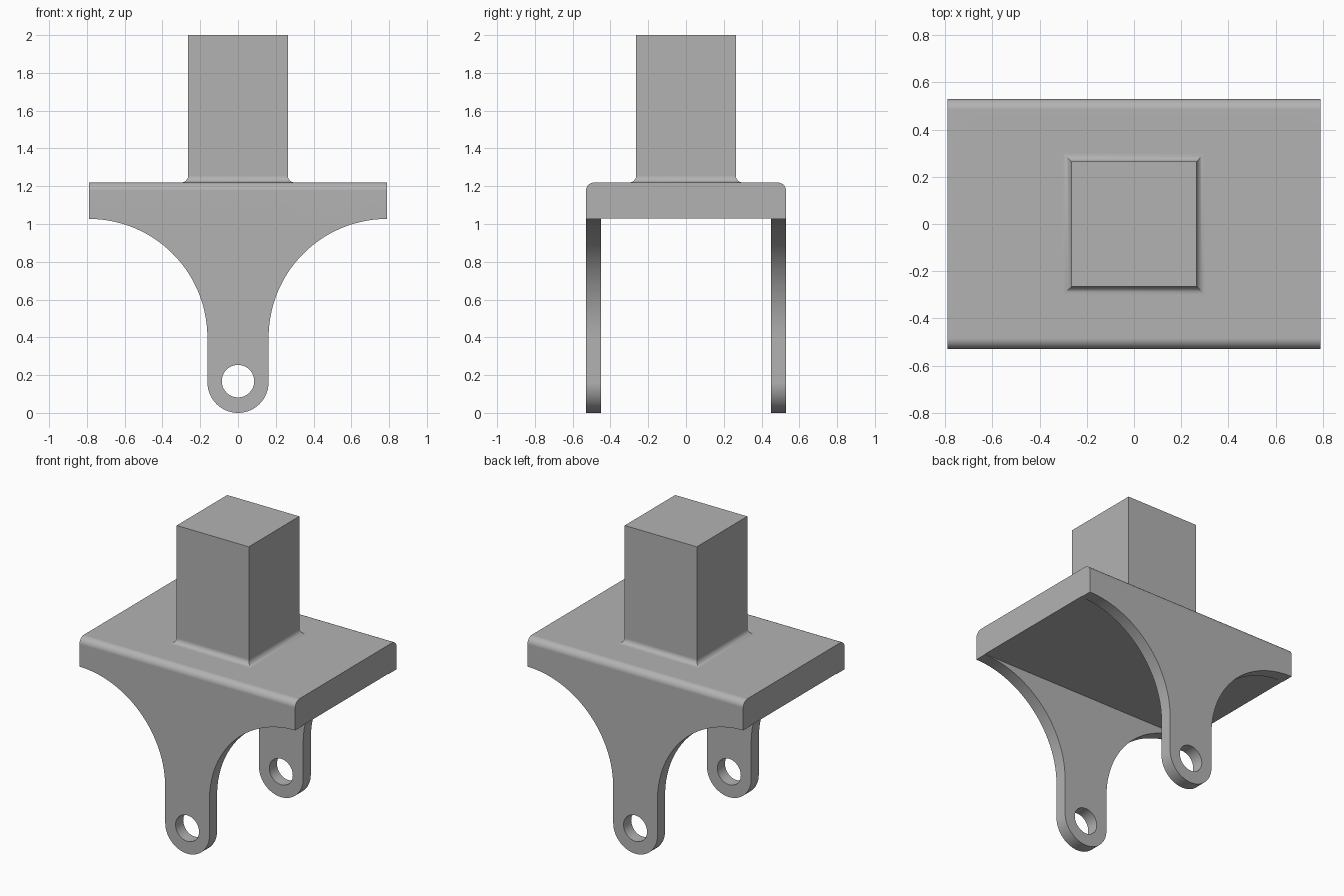
import bpy
import bmesh
from math import sin, cos, pi
from mathutils import Vector

cube = bpy.data.objects.get("Cube")
if cube:
    bpy.data.objects.remove(cube, do_unlink=True)

HALF_LENGTH, HALF_DEPTH, TOP = 0.79, 0.53, 1.22
ARM, ARM_THICK, UNDERSIDE = 0.162, 0.08, 1.03
POST, FILLET = 0.264, 0.036

grey = bpy.data.materials.new("plain grey")
grey.use_nodes = True
colour = (0.45, 0.45, 0.45, 1)
grey.diffuse_color = colour
grey.node_tree.nodes["Principled BSDF"].inputs["Base Color"].default_value = colour


def arc(cx, cz, radius, start, end, steps):
    angles = [start + (end - start) * i / steps for i in range(steps + 1)]
    return [(cx + radius * cos(a), cz + radius * sin(a)) for a in angles]


def finish(name, bm):
    bmesh.ops.recalc_face_normals(bm, faces=bm.faces)
    mesh = bpy.data.meshes.new(name)
    bm.to_mesh(mesh)
    bm.free()
    mesh.materials.append(grey)
    obj = bpy.data.objects.new(name, mesh)
    bpy.context.collection.objects.link(obj)
    return obj


def prism(name, outline, place, direction):
    """Extrude a flat outline; place maps its two coordinates into space."""
    bm = bmesh.new()
    face = bm.faces.new([bm.verts.new(place(*p)) for p in outline])
    new = bmesh.ops.extrude_face_region(bm, geom=[face])["geom"]
    verts = [v for v in new if isinstance(v, bmesh.types.BMVert)]
    bmesh.ops.translate(bm, verts=verts, vec=Vector(direction))
    return finish(name, bm)


def combine(target, tool, operation):
    mod = target.modifiers.new(operation, 'BOOLEAN')
    mod.operation, mod.object, mod.solver = operation, tool, 'EXACT'
    bpy.context.view_layer.objects.active = target
    bpy.ops.object.modifier_apply(modifier=mod.name)
    bpy.data.objects.remove(tool, do_unlink=True)


# U-shaped channel with rounded top edges
r = 0.045
inner = HALF_DEPTH - ARM_THICK
channel = [(HALF_DEPTH, -0.1)]
channel += arc(HALF_DEPTH - r, TOP - r, r, 0, pi / 2, 8)
channel += arc(r - HALF_DEPTH, TOP - r, r, pi / 2, pi, 8)
channel += [(-HALF_DEPTH, -0.1), (-inner, -0.1), (-inner, UNDERSIDE),
            (inner, UNDERSIDE), (inner, -0.1)]
bracket = prism("bracket", channel, lambda y, z: (-0.9, y, z), (1.8, 0, 0))

# Side silhouette: wide plate sweeping down into narrow round-ended arms
sweep = HALF_LENGTH - ARM
right = arc(HALF_LENGTH, UNDERSIDE - 0.003 - sweep, sweep, pi / 2, pi, 28)
left = [(-x, z) for x, z in reversed(right)]
shape = [(HALF_LENGTH, 1.5)] + right
shape += arc(0, ARM, ARM, 0, -pi, 28) + left + [(-HALF_LENGTH, 1.5)]
silhouette = prism("silhouette", shape, lambda x, z: (x, -0.8, z), (0, 1.6, 0))
combine(bracket, silhouette, 'INTERSECT')

# Pin hole through both arms
hole = prism("pin_hole", arc(0, 0.168, 0.086, 0, 2 * pi * 39 / 40, 39),
             lambda x, z: (x, -0.8, z), (0, 1.6, 0))
combine(bracket, hole, 'DIFFERENCE')

# Square post flaring into a mitred fillet at its foot
rings = [(POST + FILLET, TOP - 0.05)]
rings += arc(POST + FILLET, TOP + FILLET, FILLET, 1.5 * pi, pi, 8)
rings += [(POST, 2)]
bm = bmesh.new()
loops = [[bm.verts.new((sx * w, sy * w, z))
          for sx, sy in ((1, 1), (-1, 1), (-1, -1), (1, -1))] for w, z in rings]
for low, high in zip(loops, loops[1:]):
    for i in range(4):
        j = (i + 1) % 4
        bm.faces.new((low[i], low[j], high[j], high[i]))
bm.faces.new(loops[0])
bm.faces.new(loops[-1])
combine(bracket, finish("post", bm), 'UNION')

# Smooth curved faces, keep flat faces and hard edges crisp
bpy.ops.object.select_all(action='DESELECT')
bracket.select_set(True)
bpy.context.view_layer.objects.active = bracket
bpy.ops.object.shade_smooth_by_angle(angle=pi / 6)
weighted = bracket.modifiers.new("crisp flats", 'WEIGHTED_NORMAL')
weighted.keep_sharp = True
